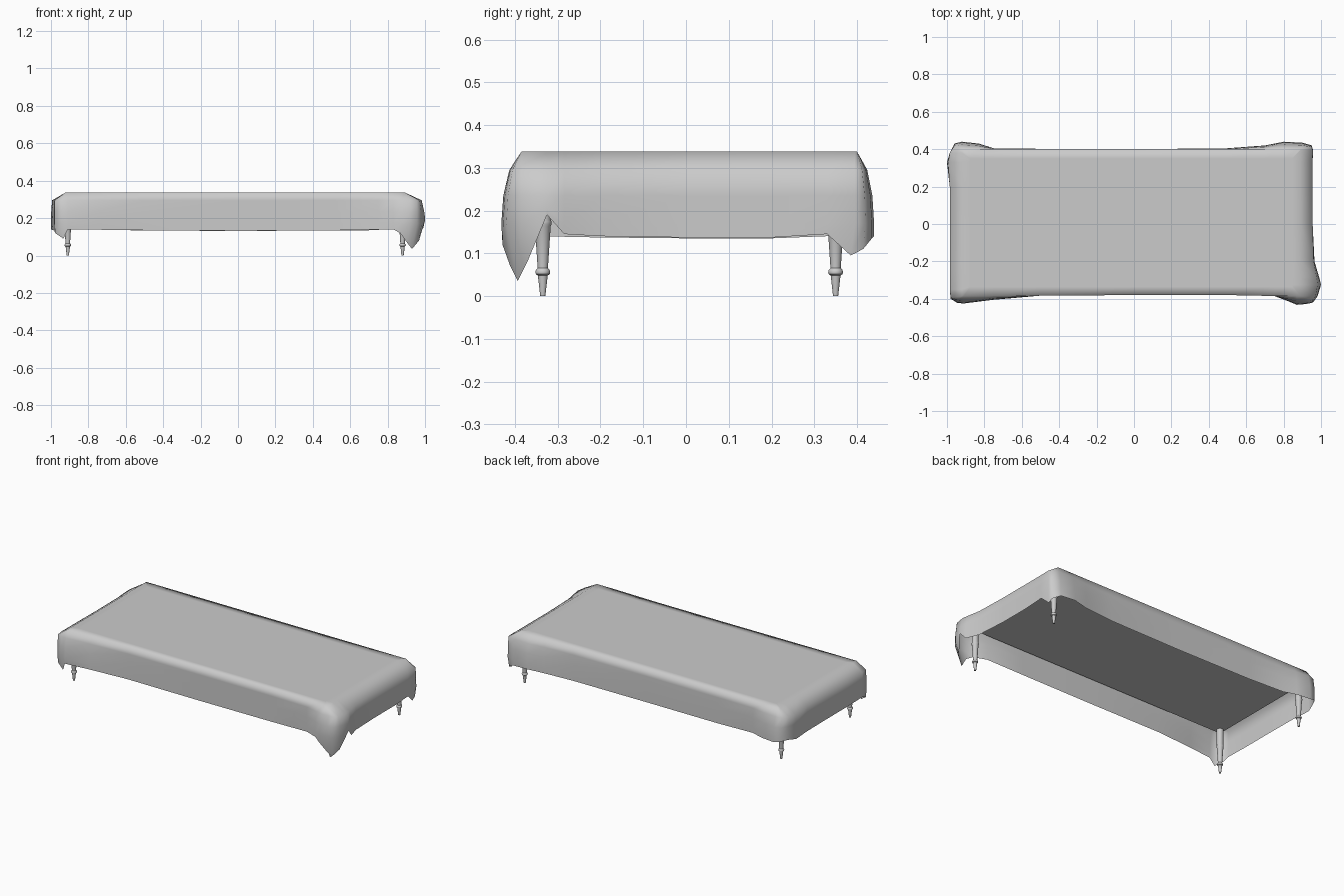
import bpy, bmesh, math

if "Cube" in bpy.data.objects:
    bpy.data.objects.remove(bpy.data.objects["Cube"])

def clamp(v, lo, hi):
    return max(lo, min(hi, v))

def add_object(name, bm):
    mesh = bpy.data.meshes.new(name)
    bm.to_mesh(mesh)
    bm.free()
    ob = bpy.data.objects.new(name, mesh)
    bpy.context.collection.objects.link(ob)
    return ob

# Draped cloth: fold outline (x, y) with the height of the hem below it
HEM = [
    (-.5, -.383, .135), (0, -.38, .132), (.5, -.38, .134), (.75, -.385, .14),
    (.83, -.415, .14), (.87, -.432, .12), (.92, -.428, .07), (.957, -.42, .035),
    (.982, -.385, .08), (1.0, -.325, .19), (.99, -.285, .145), (.965, -.2, .14),
    (.955, 0, .137), (.955, .2, .137), (.955, .33, .145), (.957, .395, .095),
    (.95, .42, .11), (.9, .435, .135), (.8, .44, .14), (.7, .42, .135),
    (.5, .405, .133), (0, .40, .132), (-.5, .402, .133), (-.75, .405, .14),
    (-.83, .43, .14), (-.92, .44, .14), (-.96, .43, .15), (-.985, .38, .15),
    (-1.0, .33, .14), (-.985, .2, .135), (-.983, 0, .135), (-.985, -.2, .137),
    (-.985, -.35, .14), (-.98, -.40, .12), (-.945, -.422, .09), (-.91, -.425, .14),
    (-.75, -.405, .138)]

def rect(x, y, ins_x, ins_y):
    return (clamp(x, -.985 + ins_x, .955 - ins_x), clamp(y, -.385 + ins_y, .40 - ins_y))

def ring(level):
    pts = []
    for x, y, z in HEM:
        sx, sy = rect(x, y, 0, 0)
        if level == 0:                        # inner line on the flat top
            pts.append((*rect(x, y, .11, .05), .338))
        elif level == 1:                      # top edge
            pts.append((*rect(x, y, .065, 0), .338))
        elif level in (2, 3):                 # shoulder and belly
            k, h = ((.6, .295), (.9, .235))[level - 2]
            pts.append((sx + (x - sx) * k, sy + (y - sy) * k, h))
        elif level == 4:                      # widest part of the folds
            pts.append((x, y, max(z + .015, .17)))
        else:                                 # hem, low tips tuck inwards
            t = max(0, .13 - z) * .28
            pts.append((x - math.copysign(t, x), y - math.copysign(t, y), z))
    return pts

bm = bmesh.new()
rings = [[bm.verts.new(p) for p in ring(i)] for i in range(6)]
n = len(HEM)
for up, low in zip(rings, rings[1:]):
    for i in range(n):
        j = (i + 1) % n
        bm.faces.new((low[i], low[j], up[j], up[i]))
bm.faces.new(rings[0])
bmesh.ops.remove_doubles(bm, verts=bm.verts, dist=.0005)
for f in bm.faces:
    f.smooth = True
add_object("tablecloth", bm)

# Table board under the cloth
bm = bmesh.new()
bmesh.ops.create_cube(bm, size=1)
for v in bm.verts:
    v.co = (-.015 + v.co.x * 1.84, .0075 + v.co.y * .745, .303 + v.co.z * .046)
add_object("table_board", bm)

# Turned legs
PROFILE = [(0, 0), (.006, 0), (.0115, .048), (.016, .051), (.0175, .056), (.016, .061),
           (.012, .065), (.0185, .163), (.0205, .168), (.0205, .174), (.0185, .18),
           (.019, .285), (0, .285)]

def leg(name, x, y):
    bm = bmesh.new()
    vs = [bm.verts.new((r, 0, z)) for r, z in PROFILE]
    es = [bm.edges.new(p) for p in zip(vs, vs[1:])]
    bmesh.ops.spin(bm, geom=vs + es, cent=(0, 0, 0), axis=(0, 0, 1),
                   angle=math.tau, steps=20, use_duplicate=False)
    bmesh.ops.remove_doubles(bm, verts=bm.verts, dist=.0001)
    bmesh.ops.recalc_face_normals(bm, faces=bm.faces)
    ob = add_object(name, bm)
    ob.location = (x, y, 0)
    bpy.ops.object.select_all(action='DESELECT')
    ob.select_set(True)
    bpy.context.view_layer.objects.active = ob
    bpy.ops.object.shade_smooth_by_angle(angle=math.radians(35))

for side, x in (("left", -.91), ("right", .88)):
    for end, y in (("front", -.335), ("back", .35)):
        leg(f"{end}_{side}_leg", x, y)
